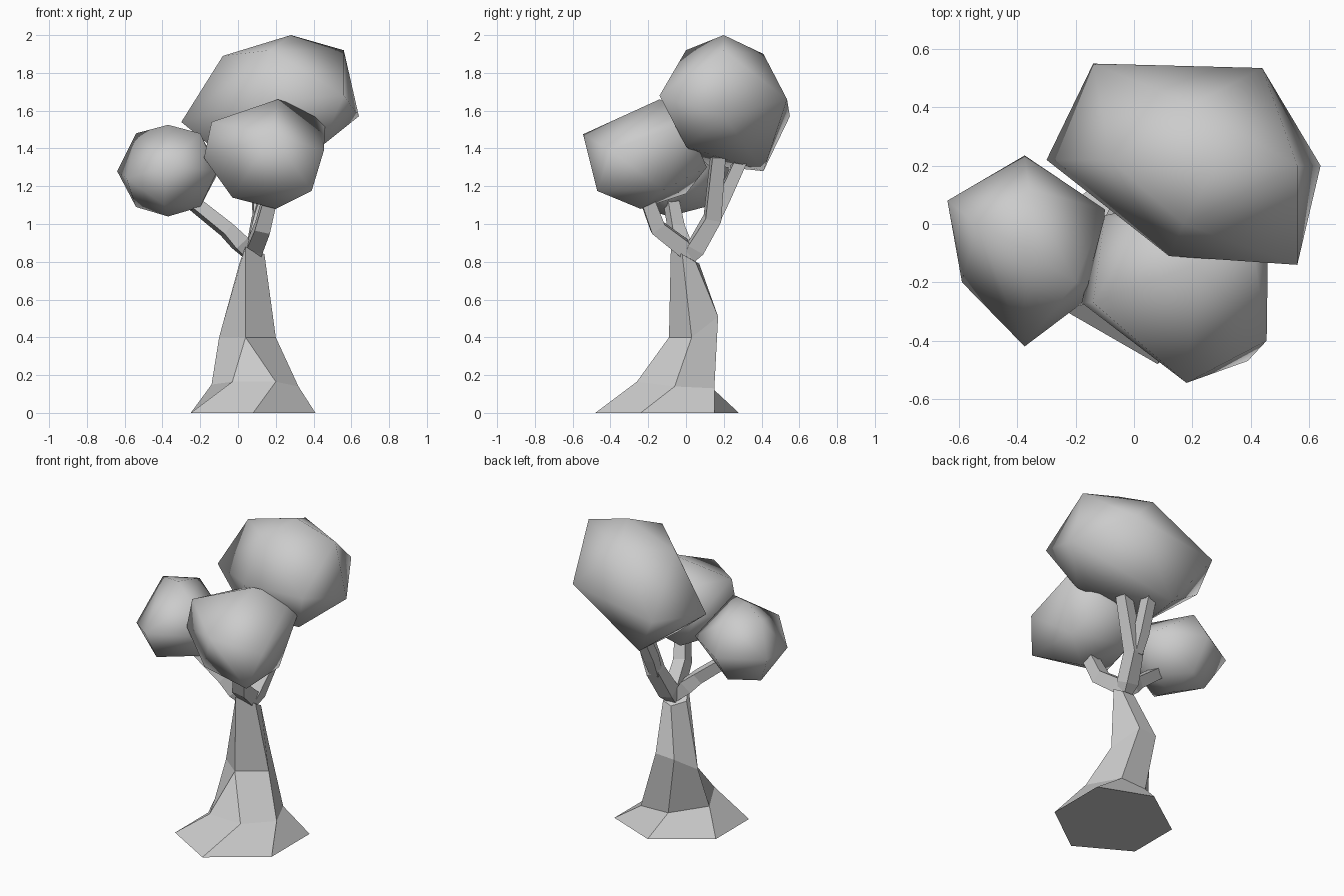
import bpy, bmesh
from mathutils import Vector as V

cube = bpy.data.objects.get("Cube")
if cube:
    bpy.data.objects.remove(cube)

grey = bpy.data.materials.new("light_grey")
grey.use_nodes = True
shade = (0.6, 0.6, 0.6, 1)
grey.diffuse_color = shade
grey.node_tree.nodes["Principled BSDF"].inputs["Base Color"].default_value = shade


def finish(name, bm, smooth):
    """Turn a bmesh into a grey object, flat or smooth shaded."""
    bmesh.ops.recalc_face_normals(bm, faces=bm.faces)
    for f in bm.faces:
        f.smooth = smooth
    me = bpy.data.meshes.new(name)
    bm.to_mesh(me)
    bm.free()
    me.materials.append(grey)
    ob = bpy.data.objects.new(name, me)
    bpy.context.collection.objects.link(ob)


def loft(name, rings):
    """Skin a stack of equal-length rings and close both ends."""
    bm = bmesh.new()
    rows = [[bm.verts.new(p) for p in ring] for ring in rings]
    n = len(rows[0])
    for low, high in zip(rows, rows[1:]):
        for i in range(n):
            j = (i + 1) % n
            bm.faces.new((low[i], low[j], high[j], high[i]))
    bm.faces.new(rows[0][::-1])
    bm.faces.new(rows[-1])
    # Repeated ring points collapse into single vertices
    bmesh.ops.remove_doubles(bm, verts=bm.verts, dist=0.0005)
    finish(name, bm, smooth=False)


def branch(name, path, radii):
    """Four-sided tapering limb along a path."""
    pts = [V(p) for p in path]
    rings = []
    for i, (p, r) in enumerate(zip(pts, radii)):
        along = (pts[min(i + 1, len(pts) - 1)] - pts[max(i - 1, 0)]).normalized()
        side = along.cross(V((0.6, 0.8, 0))).normalized() * r
        up = along.cross(side)
        rings.append([p + side, p + up, p - side, p - up])
    loft(name, rings)


def crown(name, upper, equator, lower):
    """Faceted leaf mass wrapped around its corner points, smooth shaded."""
    bm = bmesh.new()
    for p in upper + equator + lower:
        bm.verts.new(p)
    hull = bmesh.ops.convex_hull(bm, input=bm.verts)
    inside = [v for v in hull["geom_interior"] if isinstance(v, bmesh.types.BMVert)]
    bmesh.ops.delete(bm, geom=inside, context="VERTS")
    finish(name, bm, smooth=True)


# Trunk: flared six-sided foot narrowing to five sides
foot = [(-.25, -.29, 0), (.08, -.48, 0), (.41, -.24, 0),
        (.41, .15, 0), (.08, .28, 0), (-.25, .05, 0)]
flare = [(-.03, -.25, .165), (.2, -.26, .165), (.32, -.06, .14),
         (.22, .15, .13), (.03, .14, .13), (-.14, -.04, .15)]
waist = [(.04, -.09, .4), (.04, -.09, .4), (.2, .03, .4),
         (.1, .17, .51), (-.03, .165, .5), (-.1, .02, .4)]
fork = [(.04, -.08, .88), (.04, -.08, .88), (.14, -.02, .84),
        (.13, .05, .8), (.06, .07, .79), (.01, -.02, .8)]
loft("trunk", [foot, flare, waist, fork])

# Limbs
branch("right_branch",
       [(.08, 0, .81), (.01, -.03, .9), (-.06, -.05, .97), (-.26, -.08, 1.13)],
       [.03, .06, .05, .045])
branch("front_branch",
       [(.09, .03, .8), (.09, -.02, .88), (.13, -.15, .98), (.17, -.21, 1.14)],
       [.03, .062, .058, .05])
branch("back_branch",
       [(.08, 0, .79), (.09, .05, .87), (.12, .14, 1.03), (.22, .17, 1.36)],
       [.03, .065, .06, .05])
branch("back_twig", [(.11, .15, 1.02), (.11, .2, 1.14), (.13, .3, 1.36)],
       [.04, .048, .045])

# Leaf masses
crown("right_crown",
      [(-.37, -.09, 1.525), (-.36, .12, 1.47), (-.54, 0, 1.48), (-.2, -.2, 1.48)],
      [(-.64, .08, 1.28), (-.59, -.2, 1.24), (-.375, -.42, 1.31),
       (-.11, -.22, 1.28), (-.1, .05, 1.28), (-.375, .235, 1.28)],
      [(-.54, 0, 1.09), (-.2, -.1, 1.09), (-.39, -.28, 1.1),
       (-.37, .1, 1.09), (-.37, -.09, 1.04)])
crown("front_crown",
      [(.21, -.14, 1.66), (-.14, -.27, 1.54), (.4, -.02, 1.6), (.02, 0, 1.55)],
      [(-.18, -.27, 1.35), (.18, -.545, 1.475), (.455, -.4, 1.39),
       (.46, -.04, 1.52), (.3, .11, 1.3), (-.1, .03, 1.38)],
      [(.39, -.47, 1.175), (.2, -.24, 1.08), (-.03, -.3, 1.14),
       (.04, 0, 1.16), (.38, -.12, 1.18)])
crown("back_crown",
      [(.28, .2, 2.0), (-.08, .22, 1.89), (.17, 0, 1.92), (.56, .2, 1.92),
       (.2, .41, 1.9)],
      [(-.3, .22, 1.54), (.12, -.11, 1.65), (.56, -.14, 1.68),
       (.64, .2, 1.57), (.44, .535, 1.66), (-.14, .55, 1.57)],
      [(.44, 0, 1.41), (.05, .41, 1.28), (-.02, .12, 1.31)])
